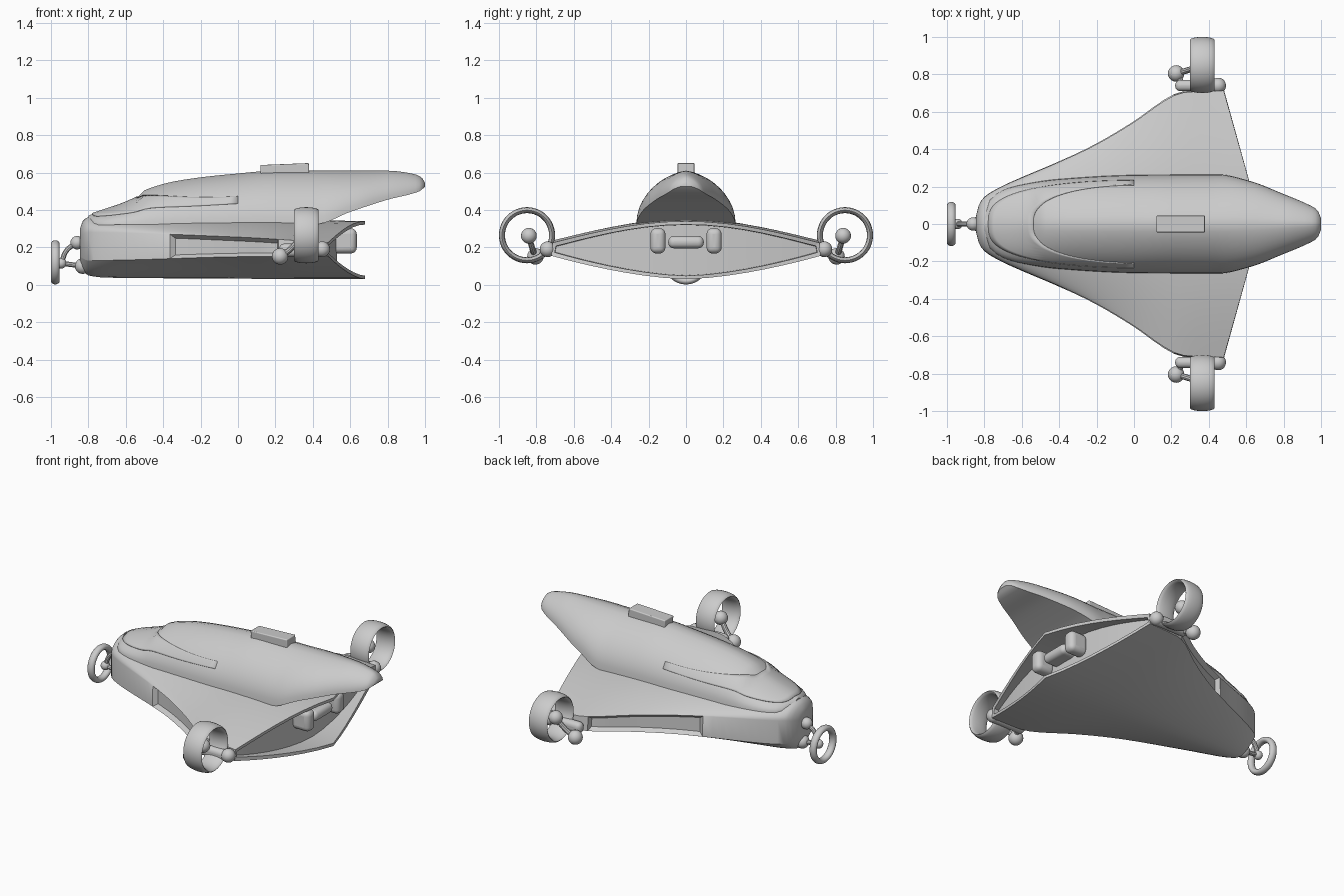
import bpy, bmesh, math
from mathutils import Vector

cube = bpy.data.objects.get("Cube")
if cube:
    bpy.data.objects.remove(cube, do_unlink=True)

grey = bpy.data.materials.new("plain_grey")
grey.use_nodes = True
grey.diffuse_color = (0.6, 0.6, 0.6, 1)
grey.node_tree.nodes["Principled BSDF"].inputs["Base Color"].default_value = (0.6, 0.6, 0.6, 1)
parts = []


def register(obj, name):
    obj.name = name
    obj.data.materials.clear()
    obj.data.materials.append(grey)
    parts.append(obj)
    return obj


def mesh_object(name, bm):
    bmesh.ops.recalc_face_normals(bm, faces=bm.faces)
    mesh = bpy.data.meshes.new(name)
    bm.to_mesh(mesh)
    bm.free()
    obj = bpy.data.objects.new(name, mesh)
    bpy.context.collection.objects.link(obj)
    return register(obj, name)


def curve_value(table, x):
    """Smooth monotone interpolation through (x, value) pairs."""
    if x <= table[0][0]:
        return table[0][1]
    if x >= table[-1][0]:
        return table[-1][1]
    k = max(i for i in range(len(table) - 1) if table[i][0] <= x)

    def secant(i):
        i = min(max(i, 0), len(table) - 2)
        (a, b), (c, d) = table[i], table[i + 1]
        return (d - b) / (c - a)

    def slope(i):
        p, q = secant(i - 1), secant(i)
        return 0 if p * q <= 0 else 2 * p * q / (p + q)

    (a, b), (c, d) = table[k], table[k + 1]
    h = c - a
    t = (x - a) / h
    bend = (1 - t) * slope(k) - t * slope(k + 1)
    ease = t * t * (3 - 2 * t)
    return b + (d - b) * ease + h * t * (1 - t) * bend


# Lateral samples, denser toward the edges
HALF = 10
LATERAL = [math.sin(math.pi / 2 * i / HALF) for i in range(-HALF, HALF + 1)]
RING = 2 * len(LATERAL)


def loft(rings):
    """Skin rings made of a lower row followed by a reversed upper row."""
    bm = bmesh.new()
    rows = [[bm.verts.new(p) for p in ring] for ring in rings]
    strips = []
    for a, b in zip(rows, rows[1:]):
        for i in range(RING):
            j = (i + 1) % RING
            face = bm.faces.new((a[i], a[j], b[j], b[i]))
            if i in (RING // 2 - 1, RING - 1):
                strips.append(face)
    for row in (rows[0], rows[-1]):
        for i in range(RING // 2 - 1):
            bm.faces.new((row[i], row[i + 1], row[RING - 2 - i], row[RING - 1 - i]))
    return bm, strips


# Hull: a swept delta with a blunt nose
HULL_WIDTH = [(-.845, .04), (-.83, .1), (-.8, .145), (-.7, .205), (-.6, .25), (-.4, .335),
              (-.22, .42), (0, .55), (.18, .675), (.26, .71), (.48, .72)]
KEEL = [(-.845, .12), (-.83, .08), (-.8, .05), (-.7, .038), (.48, .03)]
EDGE_LOW = [(-.845, .15), (-.8, .13), (0, .15), (.48, .155)]
EDGE_HIGH = [(-.845, .26), (-.8, .28), (0, .255), (.48, .225)]
CREST = [(-.845, .3), (-.83, .34), (-.8, .362), (-.4, .37), (.48, .34)]


def hull_ring(x, lip=0.0, wall=None):
    w, keel, low, high, crest = (curve_value(t, x) for t in
                                 (HULL_WIDTH, KEEL, EDGE_LOW, EDGE_HIGH, CREST))
    sweep = .2 * (max(0, x + .1) / .58) ** 2
    fullness = min(1, max(.5, .5 + (x + .7) * .7))

    def point(t, upper):
        t_abs = abs(t)
        px = x + sweep * (1 - t_abs)
        if wall is not None:
            px = wall + .08 * (1 - t_abs ** 2)
        if upper:
            rise = max(0, math.sin((1 - t_abs) * math.pi / 2)) ** fullness
            return (px, t * (w - lip) * .99, high + (crest - high) * rise - lip)
        return (px, t * (w - lip), keel + (low - keel) * t_abs ** 1.6 + lip)

    return [point(t, False) for t in LATERAL] + [point(t, True) for t in reversed(LATERAL)]


stations = [-.845, -.84, -.83, -.815, -.8, -.77, -.73] + [-.68 + .0527 * i for i in range(22)] + [.48]
rings = [hull_ring(x) for x in stations]
# Rear rim and recessed bay
rings += [hull_ring(.48, .018), hull_ring(.48, .02, .45)]
bm, strips = loft(rings)
bmesh.ops.recalc_face_normals(bm, faces=bm.faces)
# Long side intakes
for side in (1, -1):
    intake = [f for f in strips if -.37 < f.calc_center_median().x < .2
              and f.calc_center_median().y * side > 0]
    bmesh.ops.inset_region(bm, faces=intake, thickness=.02, depth=-.025, use_even_offset=True)
mesh_object("hull", bm)

# Canopy: a dome that runs back into an overhanging tail
DOME_WIDTH = [(-.8, .06), (-.77, .13), (-.7, .18), (-.6, .21), (-.4, .24), (0, .262), (.45, .265),
              (.62, .23), (.8, .16), (.93, .105), (.98, .075), (1, .03)]
DOME_TOP = [(-.8, .37), (-.54, .468), (-.5, .505), (-.3, .56), (0, .595), (.2, .61), (.8, .61),
            (.93, .595), (.98, .575), (1, .545)]
DOME_BASE = [(-.8, .32), (0, .325), (.42, .325), (.6, .39), (.8, .455), (.97, .5), (1, .525)]


def dome_height(x, y):
    base, top = curve_value(DOME_BASE, x), curve_value(DOME_TOP, x)
    ratio = min(1, abs(y) / curve_value(DOME_WIDTH, x))
    return base + (top - base) * math.sqrt(max(0, 1 - ratio ** 1.48))


def dome_ring(x):
    w, base = curve_value(DOME_WIDTH, x), curve_value(DOME_BASE, x)
    return ([(x, w * t, base) for t in LATERAL]
            + [(x, w * t, dome_height(x, w * t)) for t in reversed(LATERAL)])


stations = [-.8, -.785] + [-.77 + .03 * i for i in range(57)] + [.95, .97, .985, .995, 1]
bm, _ = loft([dome_ring(x) for x in stations])
bmesh.ops.remove_doubles(bm, verts=bm.verts, dist=.0001)
mesh_object("canopy", bm)

# Windshield: a thin U-shaped band lying on the canopy
bm = bmesh.new()
rows = []
for i in range(-24, 25):
    a = math.pi / 2 * i / 24
    sign = -1 if i < 0 else 1
    s, c = abs(math.sin(a)), math.cos(a)
    inner = Vector((-.54 * c, sign * .21 * s ** .75))
    outer = Vector((-.78 * c, sign * .235 * s ** .65))
    band = [inner.lerp(outer, k / 8) for k in range(9)]
    rows.append([bm.verts.new((p.x, p.y, dome_height(p.x, p.y) + .006)) for p in band])
for a, b in zip(rows, rows[1:]):
    for k in range(8):
        bm.faces.new((a[k], a[k + 1], b[k + 1], b[k]))
windshield = mesh_object("windshield", bm)
windshield.modifiers.new("thickness", "SOLIDIFY").thickness = .009


def rounded_box(name, center, size, bevel, tilt=0):
    bpy.ops.mesh.primitive_cube_add(size=1, location=center, rotation=(0, tilt, 0))
    obj = register(bpy.context.object, name)
    obj.scale = size
    bpy.ops.object.transform_apply(location=False, rotation=False, scale=True)
    mod = obj.modifiers.new("round", "BEVEL")
    mod.width, mod.segments = bevel, 5


def ball(name, center, radius):
    bpy.ops.mesh.primitive_uv_sphere_add(segments=20, ring_count=12, radius=radius, location=center)
    register(bpy.context.object, name)


def ring_wheel(name, center, radius, rim, half_width):
    bpy.ops.mesh.primitive_torus_add(major_segments=48, minor_segments=16, major_radius=radius - rim,
                                     minor_radius=rim, location=center, rotation=(0, math.pi / 2, 0))
    obj = register(bpy.context.object, name)
    obj.scale.z = half_width / rim
    bpy.ops.object.transform_apply(location=False, rotation=False, scale=True)


def rod(name, points, radius):
    data = bpy.data.curves.new(name, "CURVE")
    data.dimensions = "3D"
    data.bevel_depth, data.bevel_resolution, data.use_fill_caps = radius, 3, True
    spline = data.splines.new("BEZIER")
    spline.bezier_points.add(len(points) - 1)
    for knot, p in zip(spline.bezier_points, points):
        knot.co = p
        knot.handle_left_type = knot.handle_right_type = "AUTO"
    obj = bpy.data.objects.new(name, data)
    bpy.context.collection.objects.link(obj)
    bpy.ops.object.select_all(action="DESELECT")
    obj.select_set(True)
    bpy.context.view_layer.objects.active = obj
    bpy.ops.object.convert(target="MESH")
    register(bpy.context.object, name)


# Roof block and rear bay fittings
rounded_box("roof_block", (.25, 0, .618), (.26, .09, .055), .006, -.04)
rounded_box("bay_crossbar", (.56, 0, .228), (.12, .19, .066), .03)

# Paired rear wheels, arms and bay pods
for side, label in ((1, "left"), (-1, "right")):
    rounded_box(label + "_bay_pod", (.57, side * .15, .235), (.13, .08, .135), .032)
    rounded_box(label + "_tip_mount", (.34, side * .74, .185), (.24, .06, .07), .028)
    ball(label + "_tip_joint", (.45, side * .74, .19), .042)
    ring_wheel(label + "_rear_wheel", (.365, side * .85, .265), .15, .016, .066)
    hub, joint = (.34, side * .84, .262), (.225, side * .805, .152)
    ball(label + "_rear_hub", hub, .042)
    ball(label + "_rear_joint", joint, .044)
    rod(label + "_rear_arm", [joint, (.28, side * .82, .19), hub], .016)
    rod(label + "_rear_link", [joint, (.26, side * .745, .175)], .016)

# Nose wheel with its two arms
ring_wheel("nose_wheel", (-.977, 0, .12), .118, .018, .023)
hub = (-.945, 0, .115)
ball("nose_hub", hub, .028)
ball("nose_upper_joint", (-.86, 0, .225), .036)
ball("nose_lower_joint", (-.83, 0, .1), .042)
rod("nose_upper_arm", [hub, (-.915, 0, .185), (-.86, 0, .225)], .014)
rod("nose_lower_arm", [hub, (-.83, 0, .1)], .014)

# Smooth shading with crisp edges
bpy.ops.object.select_all(action="DESELECT")
for obj in parts:
    obj.select_set(True)
bpy.context.view_layer.objects.active = parts[0]
bpy.ops.object.shade_smooth_by_angle(angle=math.radians(35))
